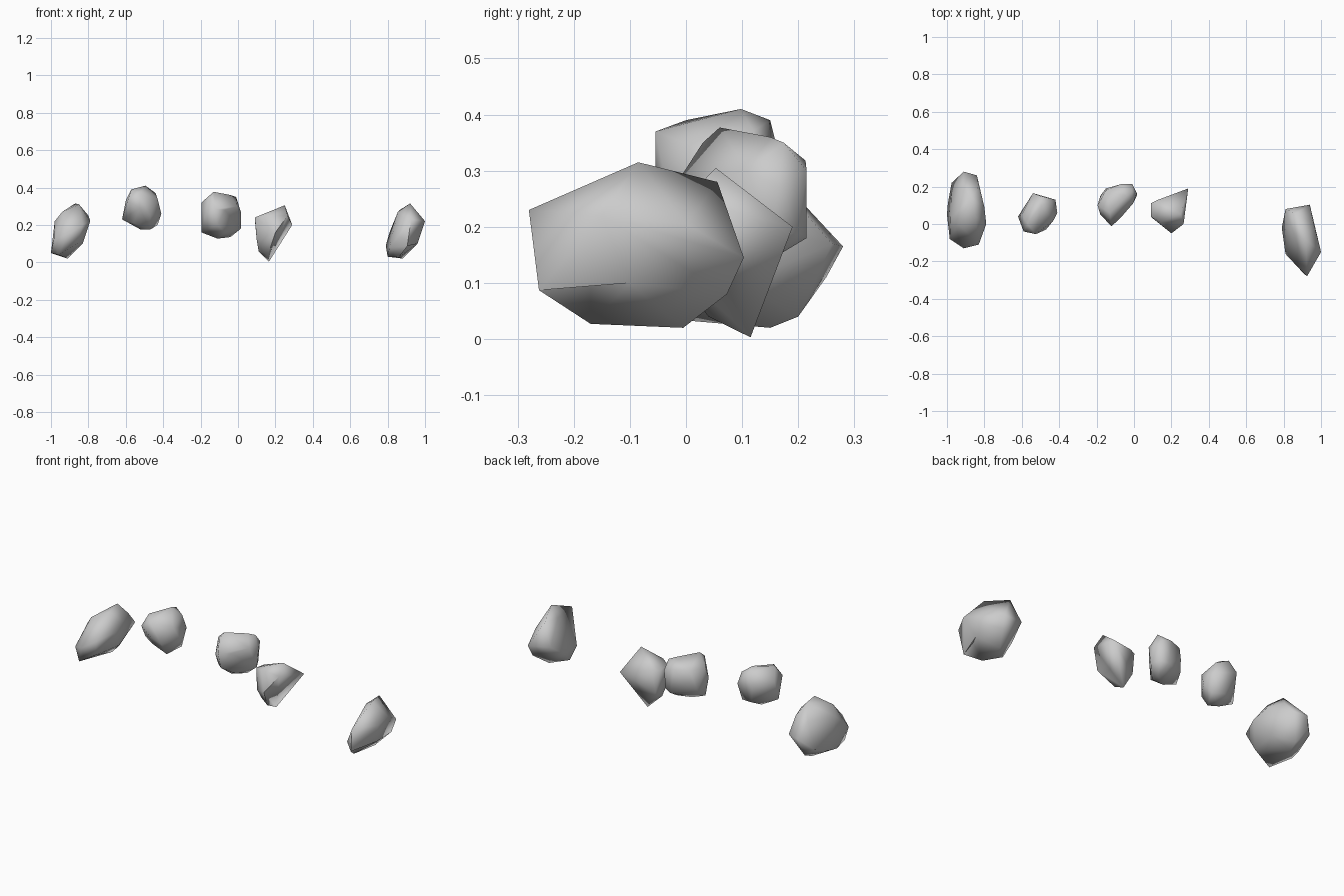
import bpy, bmesh, math
from mathutils import Vector


def rock(name, pts, dents=()):
    """Faceted boulder: hull of its corners, with optional pushed-in dents."""
    bm = bmesh.new()
    for p in pts:
        bm.verts.new(p)
    bmesh.ops.convex_hull(bm, input=bm.verts[:])
    loose = [v for v in bm.verts if not v.link_faces]
    bmesh.ops.delete(bm, geom=loose, context='VERTS')
    for d in dents:
        d = Vector(d)
        face = min(bm.faces, key=lambda f: (f.calc_center_median() - d).length)
        poked = bmesh.ops.poke(bm, faces=[face])
        poked['verts'][0].co = d
    bmesh.ops.recalc_face_normals(bm, faces=bm.faces[:])
    me = bpy.data.meshes.new(name)
    bm.to_mesh(me)
    bm.free()
    ob = bpy.data.objects.new(name, me)
    bpy.context.collection.objects.link(ob)
    bpy.ops.object.select_all(action='DESELECT')
    ob.select_set(True)
    bpy.context.view_layer.objects.active = ob
    bpy.ops.object.shade_smooth_by_angle(angle=math.radians(85))


# Long rock at the far left
rock("rock_far_left", [
    (-1, .05, .05), (-.98, .03, .22), (-.985, -.08, .12), (-.91, -.13, .15),
    (-.83, -.11, .2), (-.94, 0, .27), (-.85, .04, .31), (-.87, .14, .315),
    (-.79, 0, .22), (-.8, .09, .25), (-.835, .19, .25), (-.84, .26, .17),
    (-.91, .28, .165), (-.94, .25, .11), (-.975, .22, .1), (-.995, .11, .06),
    (-.9, .2, .04), (-.91, .15, .02), (-.83, .1, .1), (-.96, -.08, .04),
    (-.86, -.07, .1), (-.92, .2, .24)])

# Knobbly rock, left of centre
rock("rock_left", [
    (-.62, .04, .23), (-.6, .05, .33), (-.57, 0, .39), (-.59, -.04, .33),
    (-.525, -.054, .37), (-.525, -.054, .29), (-.495, .098, .41),
    (-.54, .165, .33), (-.5, .15, .39), (-.42, .13, .3), (-.44, .12, .37),
    (-.43, .02, .34), (-.41, .06, .26), (-.47, -.03, .25), (-.47, .02, .175),
    (-.52, .05, .175), (-.5, .12, .21), (-.56, .02, .21), (-.58, .08, .3),
    (-.43, .1, .2)])

# Rounded rock near the centre
rock("rock_centre", [
    (-.195, .1, .32), (-.195, .1, .16), (-.18, .05, .24), (-.12, -.012, .285),
    (-.11, 0, .2), (-.14, .03, .35), (-.13, .06, .377), (-.04, .15, .36),
    (-.01, .174, .35), (-.07, .213, .318), (-.01, .215, .3), (.015, .165, .27),
    (.015, .15, .18), (-.005, .11, .3), (-.07, .035, .28), (-.07, .06, .16),
    (-.11, .1, .127), (-.04, .14, .135), (-.05, .215, .18), (-.15, .19, .25),
    (-.18, .15, .2), (-.01, .2, .19), (-.15, .18, .32)])

# Pointed wedge rock, right of centre
rock("rock_wedge", [
    (.09, .11, .23), (.09, .04, .24), (.1, .03, .12), (.11, .06, .06),
    (.165, .115, .003), (.16, .04, .04), (.29, .19, .2), (.25, .053, .305),
    (.2, -.05, .16), (.265, 0, .25), (.14, .01, .25), (.13, .13, .23),
    (.11, .12, .1)])

# Long pointed rock at the far right, undercut at its front end
rock("rock_far_right", [
    (.925, -.28, .23), (.905, -.262, .087), (.92, -.085, .315),
    (.865, .056, .28), (.94, .103, .145), (.81, .08, .16), (.79, -.02, .09),
    (.81, -.16, .08), (.86, -.17, .027), (.88, -.005, .02), (.8, -.08, .03),
    (.93, .073, .08), (1, -.15, .22), (.96, -.1, .1), (.855, -.05, .27),
    (.96, 0, .205)],
    dents=[(.92, -.17, .11)])
